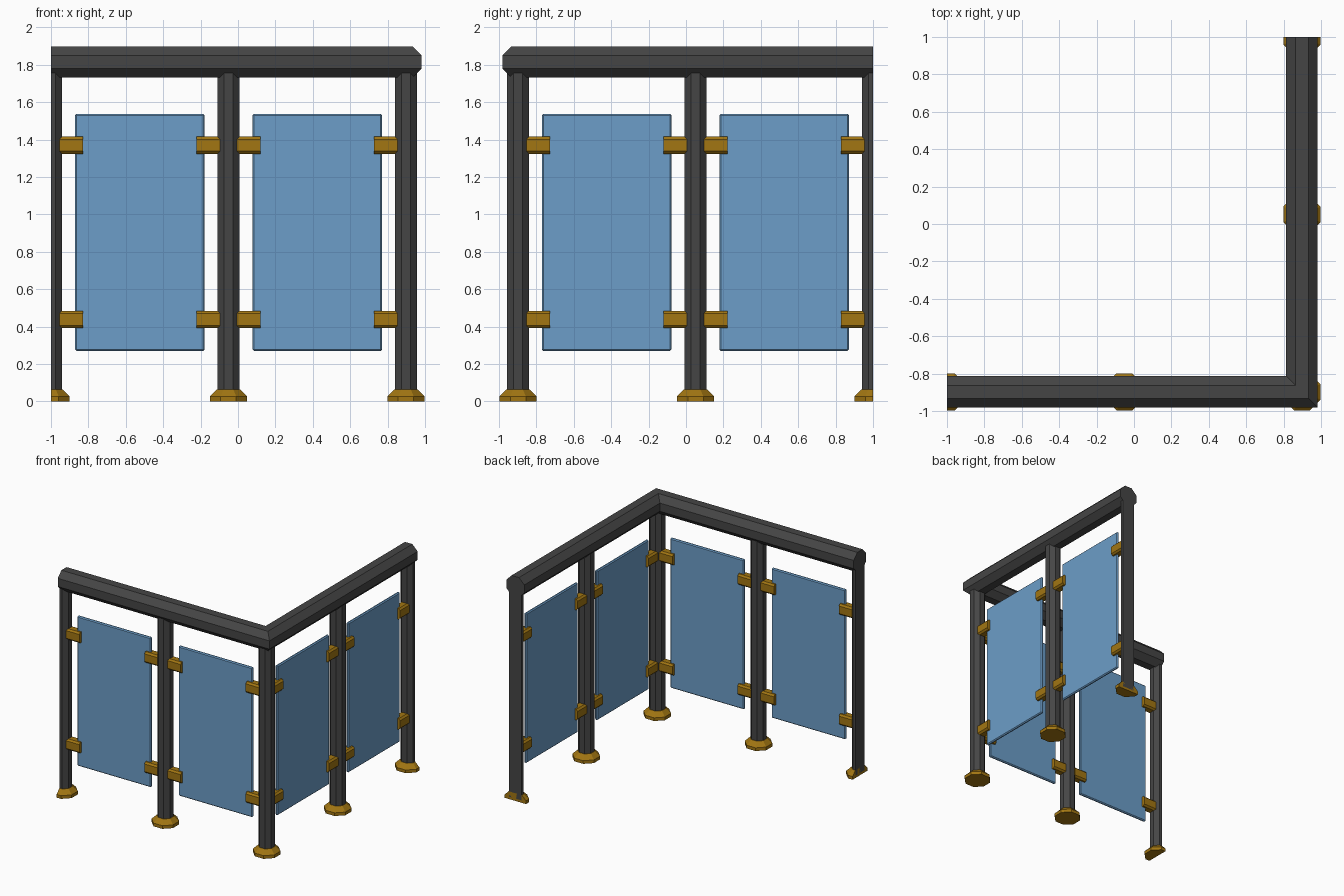
import bpy, bmesh, math
from mathutils import Vector

cube = bpy.data.objects.get("Cube")
if cube:
    bpy.data.objects.remove(cube, do_unlink=True)

C = 0.898            # distance of both walls from the centre
MID = (C - 1) / 2    # middle post position along a wall


def material(name, rgb):
    m = bpy.data.materials.new(name)
    m.use_nodes = True
    m.diffuse_color = (*rgb, 1)
    m.node_tree.nodes["Principled BSDF"].inputs["Base Color"].default_value = (*rgb, 1)
    return m


METAL = material("dark grey metal", (0.06, 0.06, 0.06))
BRASS = material("brass", (0.36, 0.18, 0.006))
GLASS = material("blue glass", (0.15, 0.34, 0.58))


def finish(bm, name, mat):
    bmesh.ops.recalc_face_normals(bm, faces=bm.faces[:])
    mesh = bpy.data.meshes.new(name)
    bm.to_mesh(mesh)
    bm.free()
    mesh.materials.append(mat)
    obj = bpy.data.objects.new(name, mesh)
    bpy.context.collection.objects.link(obj)
    return obj


def octagon(apothem):
    r = apothem / math.cos(math.pi / 8)
    angles = [math.pi / 8 + i * math.pi / 4 for i in range(8)]
    return [(r * math.cos(a), r * math.sin(a)) for a in angles]


def loft(name, rings, mat):
    """Skin a list of point rings and close both ends."""
    bm = bmesh.new()
    loops = [[bm.verts.new(p) for p in ring] for ring in rings]
    for a, b in zip(loops, loops[1:]):
        for i in range(len(a)):
            j = (i + 1) % len(a)
            bm.faces.new((a[i], a[j], b[j], b[i]))
    bm.faces.new(loops[0])
    bm.faces.new(loops[-1])
    return finish(bm, name, mat)


def upright(name, x, y, profile, mat):
    """Octagonal upright; the end ones are sliced flat at the module border."""
    rings = [[(max(x + u, -1), min(y + v, 1), z) for u, v in octagon(a)]
             for a, z in profile]
    loft(name, rings, mat)


def wall_box(name, side, s0, s1, depth, z0, z1, bevel, mat, long_only=False):
    """Bevelled box lying in the front wall or its reflection, the right wall."""
    bm = bmesh.new()
    bmesh.ops.create_cube(bm, size=1)
    for v in bm.verts:
        v.co = Vector(((s0 + s1) / 2 + v.co.x * (s1 - s0),
                       v.co.y * depth - C,
                       (z0 + z1) / 2 + v.co.z * (z1 - z0)))
    edges = [e for e in bm.edges
             if not long_only or abs(e.verts[0].co.x - e.verts[1].co.x) > 0.01]
    bmesh.ops.bevel(bm, geom=edges, offset=bevel, segments=1, affect='EDGES')
    if side == "right":
        for v in bm.verts:
            v.co.x, v.co.y = -v.co.y, -v.co.x
    finish(bm, name, mat)


# Posts and their flared feet
posts = {"left_end": (-1, -C), "front_middle": (MID, -C), "corner": (C, -C),
         "right_middle": (C, -MID), "back_end": (C, 1)}
for label, (x, y) in posts.items():
    upright(label + "_post", x, y, [(0.059, 0.02), (0.059, 1.8)], METAL)
    upright(label + "_foot", x, y, [(0.1, 0), (0.1, 0.027), (0.062, 0.065)], BRASS)

# Octagonal handrail, mitred at the corner
section = [(o, 1.815 + z) for o, z in octagon(0.084)]
loft("handrail", [[(-1, -C - o, z) for o, z in section],
                  [(C + o, -C - o, z) for o, z in section],
                  [(C + o, 1, z) for o, z in section]], METAL)

# Glass panels, each held by four clips
for side in ("front", "right"):
    for bay, start, end in (("outer", -1, MID), ("inner", MID, C)):
        name = f"{side}_{bay}"
        wall_box(name + "_panel", side, start + 0.129, end - 0.127, 0.024,
                 0.27, 1.538, 0.008, GLASS)
        for level, z in (("lower", 0.438), ("upper", 1.37)):
            for edge, s in (("a", start + 0.108), ("b", end - 0.108)):
                wall_box(f"{name}_{level}_clip_{edge}", side, s - 0.062, s + 0.062,
                         0.078, z - 0.046, z + 0.046, 0.014, BRASS, True)
